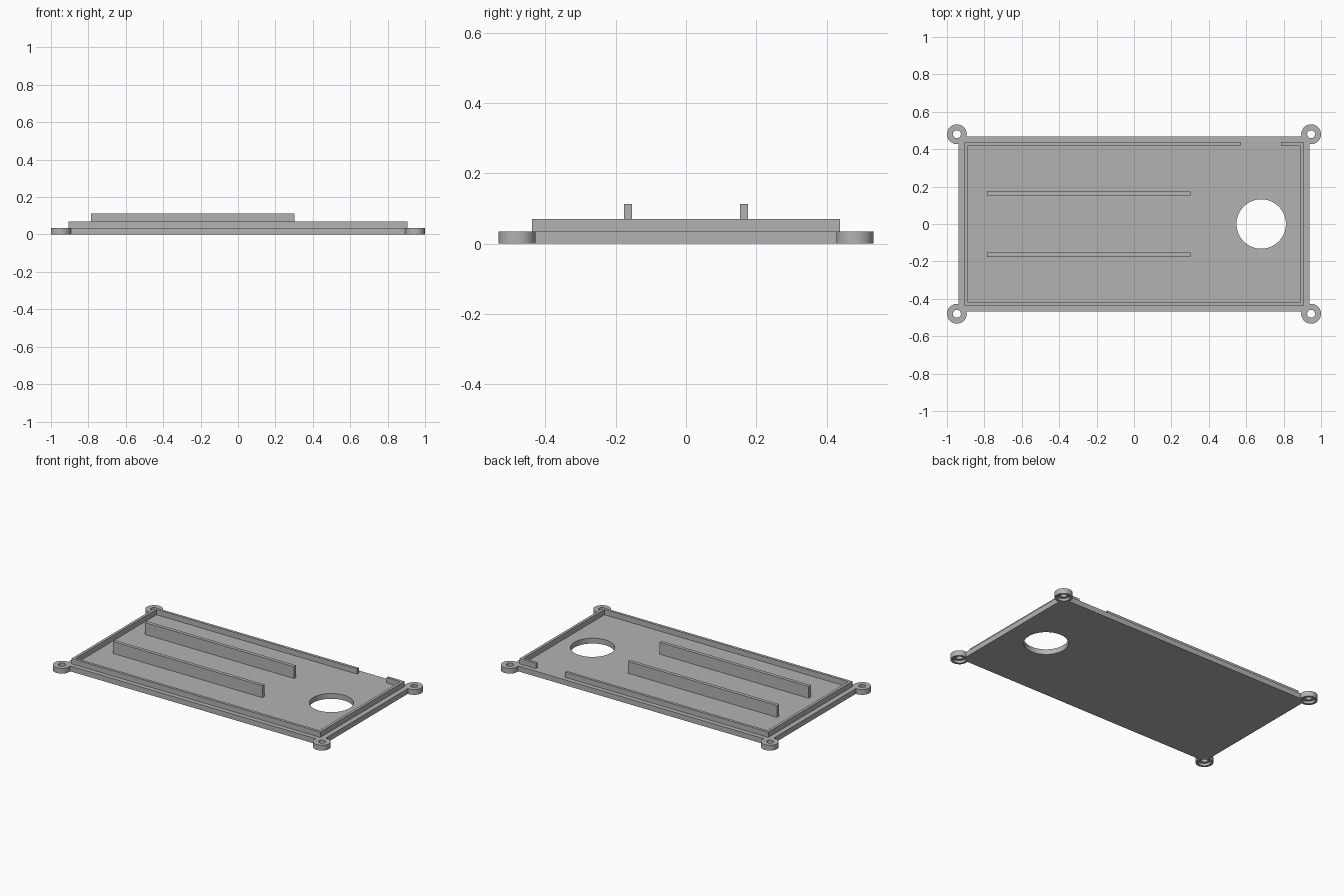
import bpy
import bmesh

cube = bpy.data.objects.get("Cube")
if cube:
    bpy.data.objects.remove(cube, do_unlink=True)

grey = bpy.data.materials.new("plain_grey")
grey.use_nodes = True
grey.diffuse_color = (0.45, 0.45, 0.45, 1)
grey.node_tree.nodes["Principled BSDF"].inputs["Base Color"].default_value = grey.diffuse_color

PLATE_TOP = 0.035
EAR_X, EAR_Y, EAR_R = 0.947, 0.48, 0.053


def finish(obj, name):
    obj.name = name
    obj.data.materials.clear()
    obj.data.materials.append(grey)
    return obj


def box(name, x0, x1, y0, y1, z0, z1):
    bpy.ops.mesh.primitive_cube_add(size=1, location=((x0 + x1) / 2, (y0 + y1) / 2, (z0 + z1) / 2))
    obj = bpy.context.object
    obj.scale = (x1 - x0, y1 - y0, z1 - z0)
    bpy.ops.object.transform_apply(location=True, rotation=False, scale=True)
    return finish(obj, name)


def cylinder(name, x, y, radius, z0, z1, sides=48):
    bpy.ops.mesh.primitive_cylinder_add(vertices=sides, radius=radius, depth=z1 - z0,
                                        location=(x, y, (z0 + z1) / 2))
    return finish(bpy.context.object, name)


def combine(target, tool, operation):
    mod = target.modifiers.new(operation.lower(), 'BOOLEAN')
    mod.operation = operation
    mod.solver = 'EXACT'
    mod.object = tool
    tool.hide_render = True
    bpy.context.view_layer.objects.active = target
    bpy.ops.object.modifier_apply(modifier=mod.name)
    bpy.data.objects.remove(tool, do_unlink=True)


# Base plate with four round screw ears
plate = box("base_plate", -0.938, 0.938, -0.468, 0.468, 0, PLATE_TOP)
corners = [(sx * EAR_X, sy * EAR_Y) for sx in (-1, 1) for sy in (-1, 1)]
for x, y in corners:
    combine(plate, cylinder("ear", x, y, EAR_R, 0, PLATE_TOP), 'UNION')

# Screw holes, widened from below for the screw heads
for x, y in corners:
    combine(plate, cylinder("screw_hole", x, y, 0.021, -0.1, 0.1), 'DIFFERENCE')
    combine(plate, cylinder("head_recess", x, y, 0.038, -0.1, 0.017), 'DIFFERENCE')

# Large round opening
combine(plate, cylinder("opening", 0.68, 0, 0.132, -0.1, 0.1, 96), 'DIFFERENCE')
bpy.ops.object.select_all(action='DESELECT')
plate.select_set(True)
bpy.context.view_layer.objects.active = plate
bpy.ops.object.shade_smooth_by_angle(angle=0.5)

# Raised rim: one wall running round the plate, broken by a gap at the back
X, Y, T = 0.906, 0.438, 0.018
GAP_LEFT, GAP_RIGHT = 0.787, 0.573
outline = [(GAP_LEFT, Y), (X, Y), (X, -Y), (-X, -Y), (-X, Y), (GAP_RIGHT, Y),
           (GAP_RIGHT, Y - T), (T - X, Y - T), (T - X, T - Y), (X - T, T - Y),
           (X - T, Y - T), (GAP_LEFT, Y - T)]
bm = bmesh.new()
face = bm.faces.new([bm.verts.new((x, y, PLATE_TOP)) for x, y in outline])
walls = bmesh.ops.extrude_face_region(bm, geom=[face])
top = [v for v in walls["geom"] if isinstance(v, bmesh.types.BMVert)]
bmesh.ops.translate(bm, verts=top, vec=(0, 0, 0.035))
bmesh.ops.recalc_face_normals(bm, faces=bm.faces)
mesh = bpy.data.meshes.new("rim")
bm.to_mesh(mesh)
bm.free()
rim = bpy.data.objects.new("rim", mesh)
bpy.context.collection.objects.link(rim)
finish(rim, "rim")

# Two long support ribs
box("front_rib", -0.786, 0.301, -0.176, -0.153, PLATE_TOP, 0.113)
box("back_rib", -0.786, 0.301, 0.153, 0.176, PLATE_TOP, 0.113)
